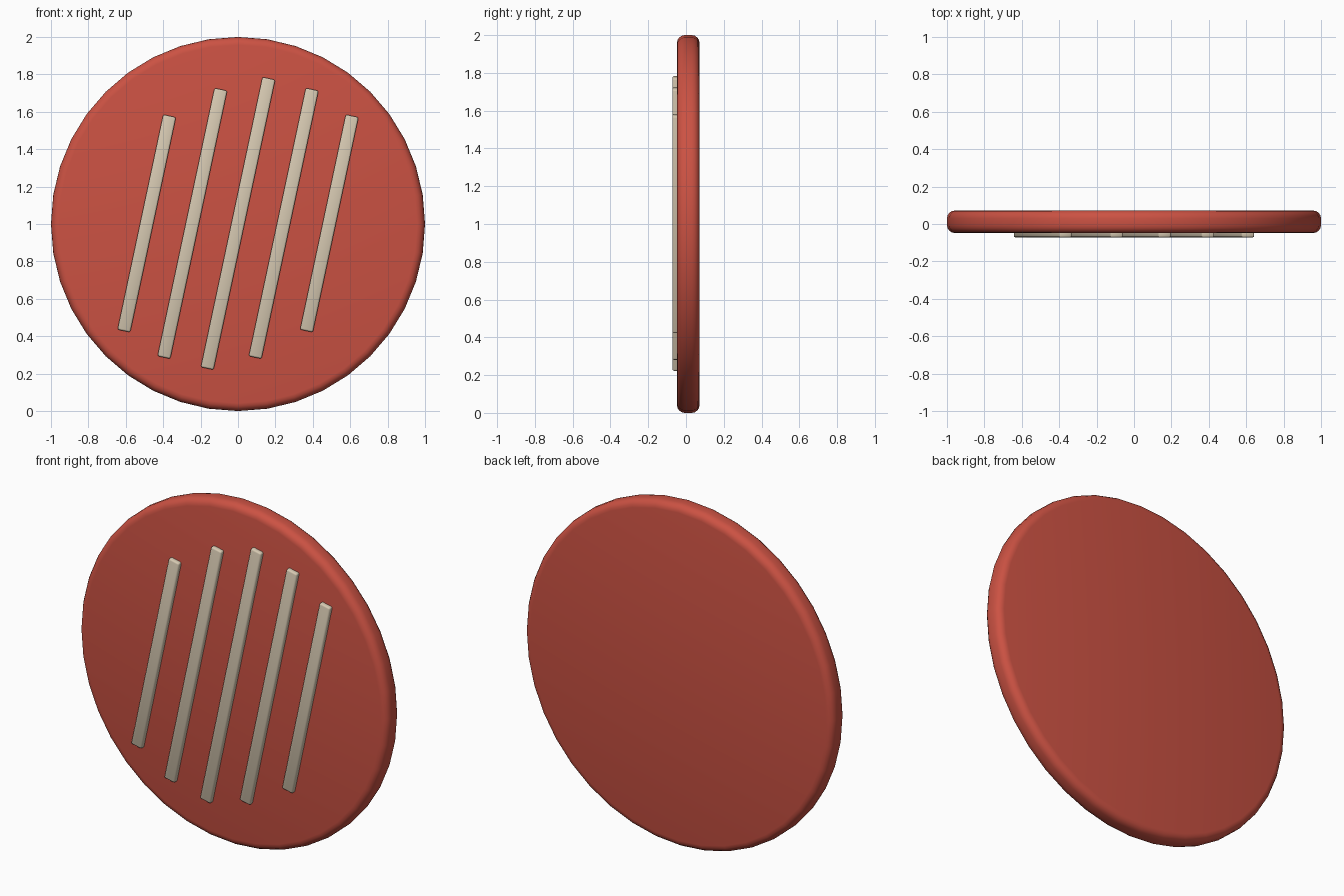
import bpy
import math

cube = bpy.data.objects.get("Cube")
if cube:
    bpy.data.objects.remove(cube, do_unlink=True)


def material(name, color):
    m = bpy.data.materials.new(name)
    m.use_nodes = True
    m.diffuse_color = color
    m.node_tree.nodes["Principled BSDF"].inputs["Base Color"].default_value = color
    return m


def finish(name, mat, width, segments, smooth_angle):
    """Name, colour, round off and smooth the active object."""
    ob = bpy.context.object
    ob.name = name
    ob.data.materials.append(mat)
    bpy.ops.object.transform_apply(location=False, rotation=True, scale=True)
    bevel = ob.modifiers.new("rounded_edges", "BEVEL")
    bevel.width = width
    bevel.segments = segments
    bevel.limit_method = "ANGLE"
    bevel.angle_limit = math.radians(40)
    bpy.ops.object.modifier_apply(modifier=bevel.name)
    bpy.ops.object.shade_smooth_by_angle(angle=math.radians(smooth_angle))
    return ob


red = material("warm_red", (0.60, 0.084, 0.056, 1))
cream = material("cream", (0.67, 0.58, 0.44, 1))

# Upright round plate
bpy.ops.mesh.primitive_cylinder_add(vertices=40, radius=1, depth=0.12,
                                    location=(0, 0.012, 1),
                                    rotation=(math.pi / 2, 0, 0))
finish("round_plate", red, 0.042, 4, 40)

# Slanted raised bars on the front, shorter toward the rim
front, back, width = -0.072, -0.03, 0.07
lengths = (1.585, 1.465, 1.175)
for i in range(-2, 3):
    bpy.ops.mesh.primitive_cube_add(size=1, location=(i * 0.244, (front + back) / 2, 1.003),
                                    rotation=(0, math.radians(12), 0))
    bpy.context.object.scale = (width, back - front, lengths[abs(i)])
    finish(f"bar_{i + 3}", cream, 0.009, 2, 50)
